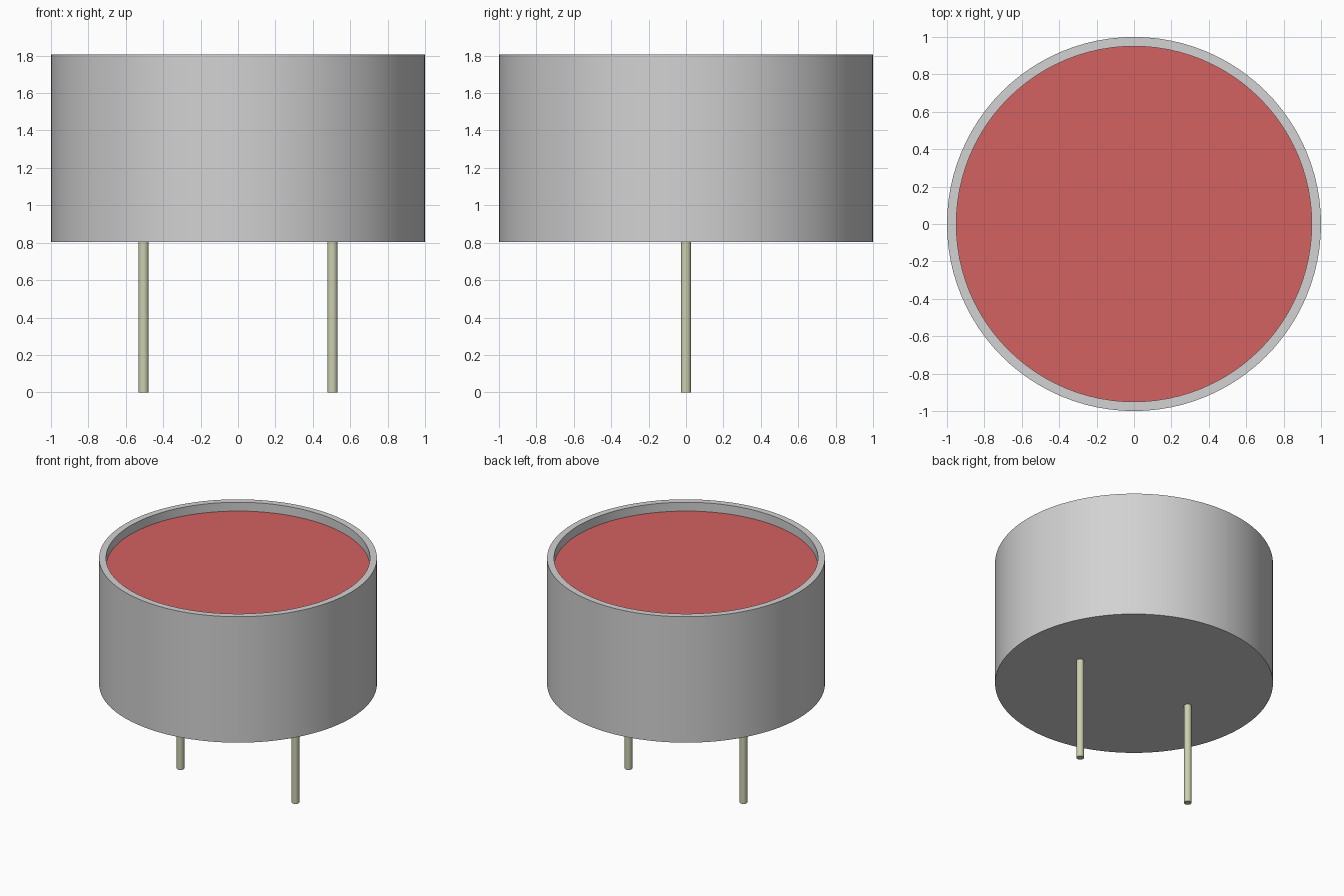
import bpy, bmesh, math
from mathutils import Matrix

cube = bpy.data.objects.get("Cube")
if cube:
    bpy.data.objects.remove(cube, do_unlink=True)


def material(name, rgb):
    mat = bpy.data.materials.new(name)
    mat.use_nodes = True
    mat.diffuse_color = (*rgb, 1)
    mat.node_tree.nodes["Principled BSDF"].inputs["Base Color"].default_value = (*rgb, 1)
    return mat


def lathe(name, profile, mat, sides, x=0.0):
    """Revolve (radius, z) points, running axis to axis, around a vertical axis at x."""
    bm = bmesh.new()
    verts = [bm.verts.new((r, 0, z)) for r, z in profile]
    edges = [bm.edges.new(pair) for pair in zip(verts, verts[1:])]
    bmesh.ops.spin(bm, geom=verts + edges, cent=(0, 0, 0), axis=(0, 0, 1),
                   angle=math.tau, steps=sides, use_merge=True)
    bmesh.ops.remove_doubles(bm, verts=bm.verts, dist=1e-5)
    bmesh.ops.recalc_face_normals(bm, faces=bm.faces)
    mesh = bpy.data.meshes.new(name)
    bm.to_mesh(mesh)
    bm.free()
    mesh.transform(Matrix.Translation((x, 0, 0)))
    mesh.materials.append(mat)
    obj = bpy.data.objects.new(name, mesh)
    bpy.context.collection.objects.link(obj)
    bpy.ops.object.select_all(action='DESELECT')
    obj.select_set(True)
    bpy.context.view_layer.objects.active = obj
    bpy.ops.object.shade_smooth_by_angle(angle=math.radians(30))
    return obj


grey = material("light grey metal", (0.645, 0.645, 0.645))
red = material("muted red", (0.651, 0.119, 0.119))
tin = material("pale olive metal", (0.604, 0.624, 0.429))

BOTTOM, TOP, FACE = 0.805, 1.805, 1.735
RADIUS, INNER = 1.0, 0.95

# Cylindrical can with a shallow recess in its top
lathe("can", [(0, BOTTOM), (RADIUS, BOTTOM), (RADIUS, TOP), (INNER, TOP),
              (INNER, FACE - 0.008), (0, FACE - 0.008)], grey, 96)

# Round membrane lying in the recess
lathe("membrane", [(0, FACE - 0.008), (INNER, FACE - 0.008), (INNER, FACE), (0, FACE)], red, 96)

# Two contact pins under the can
for side, x in (("left", 0.505), ("right", -0.505)):
    lathe(side + "_pin", [(0, 0), (0.0275, 0), (0.0275, BOTTOM + 0.01), (0, BOTTOM + 0.01)],
          tin, 24, x)
